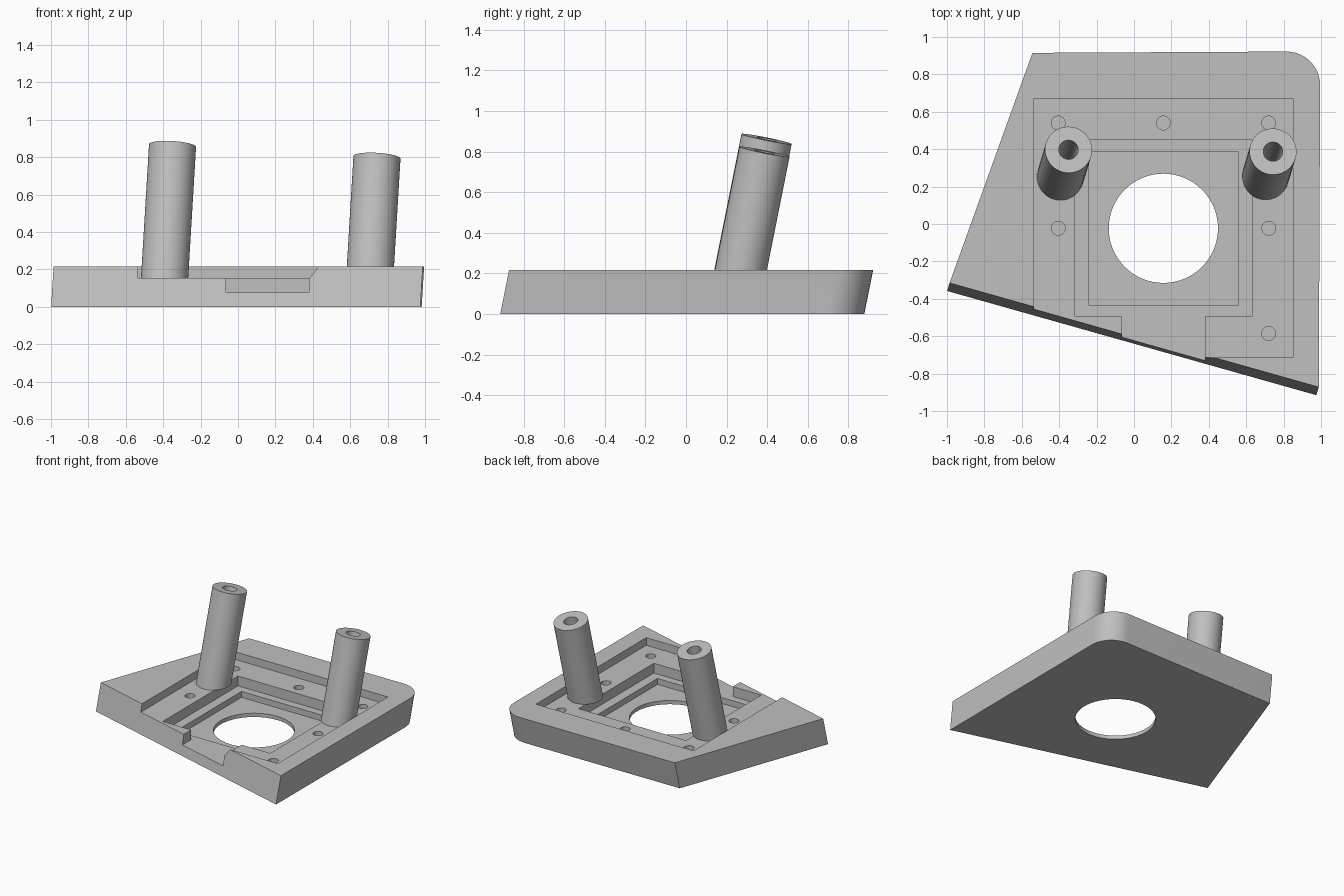
import bpy, bmesh, math
from mathutils import Vector

if "Cube" in bpy.data.objects:
    bpy.data.objects.remove(bpy.data.objects["Cube"])

TILT = Vector((0.06, 0.2, 1.0))      # lean shared by the plate sides and the posts
TOP, FLOOR = 0.216, 0.155            # plate top, first pocket floor

grey = bpy.data.materials.new("grey")
grey.diffuse_color = (0.53, 0.53, 0.53, 1)
grey.use_nodes = True
grey.node_tree.nodes["Principled BSDF"].inputs["Base Color"].default_value = grey.diffuse_color


def finish(name, bm):
    bmesh.ops.recalc_face_normals(bm, faces=bm.faces[:])
    me = bpy.data.meshes.new(name)
    bm.to_mesh(me)
    bm.free()
    me.materials.append(grey)
    ob = bpy.data.objects.new(name, me)
    bpy.context.collection.objects.link(ob)
    return ob


def loft(name, rings):
    """Closed solid through successive rings of points."""
    bm = bmesh.new()
    vs = [[bm.verts.new(p) for p in r] for r in rings]
    n = len(vs[0])
    for a, b in zip(vs, vs[1:]):
        for i in range(n):
            j = (i + 1) % n
            bm.faces.new((a[i], a[j], b[j], b[i]))
    bm.faces.new(vs[0][::-1])
    bm.faces.new(vs[-1])
    return finish(name, bm)


def prism(name, outline, z0, z1):
    return loft(name, [[(x, y, z) for x, y in outline] for z in (z0, z1)])


def circle(cx, cy, r, n=32):
    return [(cx + r * math.cos(2 * math.pi * i / n),
             cy + r * math.sin(2 * math.pi * i / n)) for i in range(n)]


def rect(x0, x1, y0, y1):
    return [(x0, y0), (x1, y0), (x1, y1), (x0, y1)]


def smooth(ob):
    bpy.ops.object.select_all(action='DESELECT')
    ob.select_set(True)
    bpy.context.view_layer.objects.active = ob
    bpy.ops.object.shade_smooth_by_angle(angle=math.radians(30))


# Leaning base plate with one rounded corner
R = 0.18
outline = [(-0.986, -0.315), (0.988, -0.872)]
outline += [(0.995 - R + R * math.cos(a), 0.922 - R + R * math.sin(a))
            for a in (math.pi / 2 * i / 12 for i in range(13))]
outline += [(-0.543, 0.915)]
plate = loft("base_plate", [
    [(x - TILT.x * (TOP - z), y - TILT.y * (TOP - z), z) for x, y in outline]
    for z in (0, TOP)])

# Stepped pockets, front channel, round opening and screw holes
cuts = [
    (rect(-0.535, 0.85, -0.715, 0.67), FLOOR),
    ([(-0.315, -0.495), (-0.065, -0.495), (-0.065, -1.1), (0.38, -1.1),
      (0.38, -0.495), (0.63, -0.495), (0.63, 0.45), (-0.315, 0.45)], 0.077),
    (rect(-0.24, 0.555, -0.435, 0.387), 0.03),
    (circle(0.157, -0.023, 0.292, 64), -0.2),
]
for x, y in ((-0.405, 0.54), (0.157, 0.54), (0.72, 0.54),
             (-0.405, -0.023), (0.72, -0.023), (0.72, -0.585)):
    cuts.append((circle(x, y, 0.037, 24), 0.06))

bpy.context.view_layer.objects.active = plate
for shape, depth in cuts:
    cutter = prism("cutter", shape, depth, 0.5)
    mod = plate.modifiers.new("cut", 'BOOLEAN')
    mod.operation, mod.solver, mod.object = 'DIFFERENCE', 'EXACT', cutter
    bpy.ops.object.modifier_apply(modifier=mod.name)
    bpy.data.objects.remove(cutter)
smooth(plate)


# Leaning hollow posts standing on the first pocket floor
def post(name, top, r=0.126, bore=0.052, depth=0.55):
    axis = TILT.normalized()
    u = Vector((0, 1, 0)).cross(axis).normalized()
    v = axis.cross(u)
    top = Vector(top)

    def ring(c, rad):
        return [c + u * x + v * y for x, y in circle(0, 0, rad, 48)]

    upper = ring(top, r)
    lower = [p - TILT * ((p.z - FLOOR) / TILT.z) for p in upper]
    ob = loft(name, [lower, upper, ring(top, bore), ring(top - axis * depth, bore)])
    smooth(ob)


post("left_post", (-0.35, 0.397, 0.862))
post("right_post", (0.743, 0.387, 0.799))
